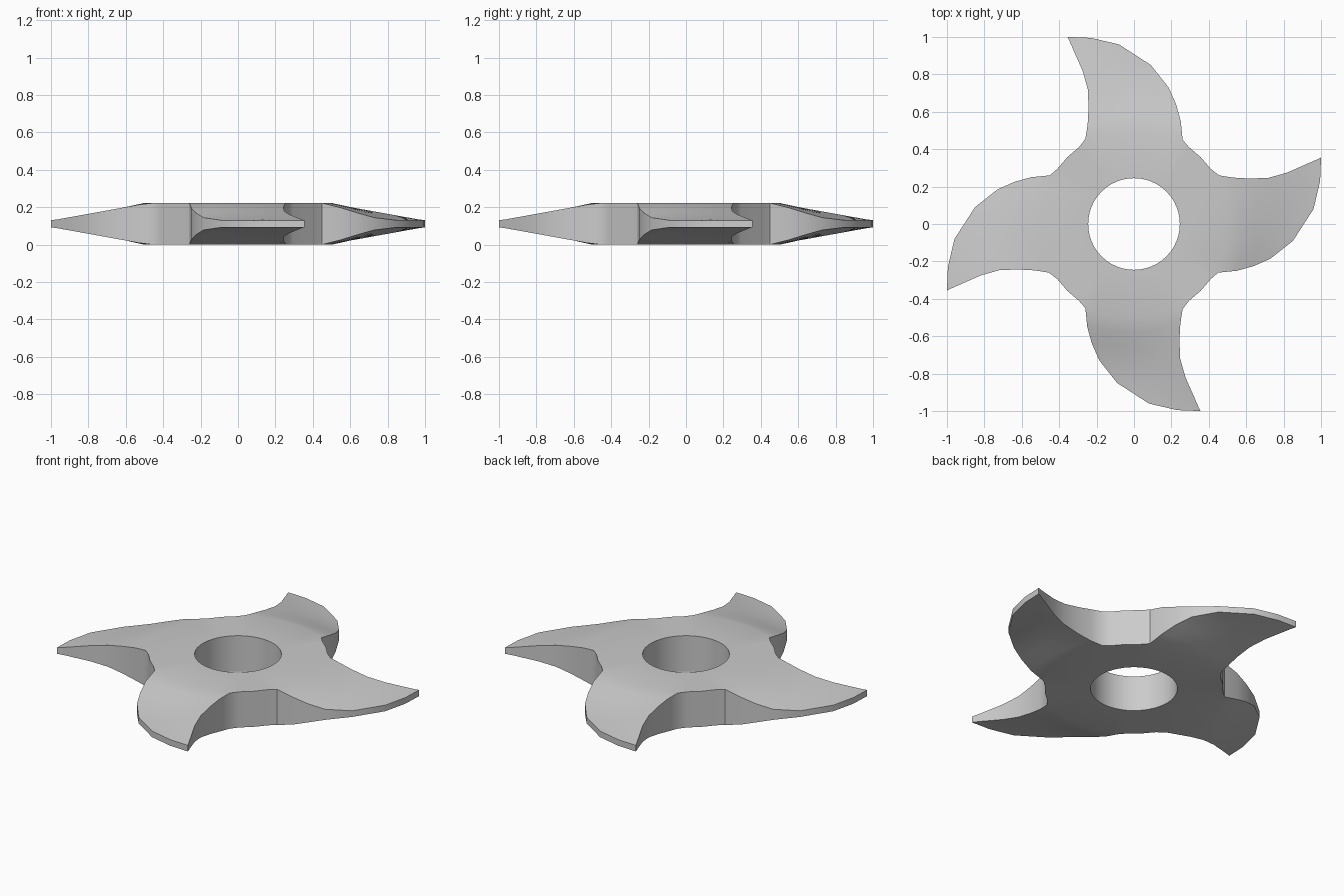
import bpy, bmesh
from math import sin, cos, pi, atan2
from mathutils import Vector

if "Cube" in bpy.data.objects:
    bpy.data.objects.remove(bpy.data.objects["Cube"])

MID, HALF, THIN, HOLE = 0.111, 0.111, 0.019, 0.245
COLS = 8

# One blade (pointing +y): convex cutting edge, concave back edge, convex half-thickness
convex = [(.26, .45), (.25, .55), (.225, .64), (.185, .73), (.09, .85), (-.08, .96), (-.23, .995), (-.355, 1)]
concave = [(-.26, .455), (-.248, .53), (-.243, .62), (-.247, .72), (-.275, .82), (-.315, .91), (-.337, .96), (-.355, 1)]
convex_h = [HALF, .086, .058, .033, THIN, THIN, THIN, THIN]
gap = [(-.295, .41), (-.357, .357), (-.41, .295)]


def back_h(y):
    return min(HALF, max(THIN, HALF - (HALF - THIN) * (y - .48) / .51))


def blade_grid():
    rows = []
    n = len(convex) - 1
    for i, (v, c) in enumerate(zip(convex, concave)):
        hc = HALF if i == 0 else back_h(c[1])
        row = []
        for j in range(COLS + 1):
            t = j / COLS
            bulge = .2 * t * (1 - t) * (1 - i / n) ** 2
            row.append(Vector((v[0] + (c[0] - v[0]) * t,
                               v[1] + (c[1] - v[1]) * t + bulge,
                               convex_h[i] + (hc - convex_h[i]) * t)))
        rows.append(row)
    return rows


def turn(p, k):
    a = k * pi / 2
    return (p[0] * cos(a) - p[1] * sin(a), p[0] * sin(a) + p[1] * cos(a), p[2])


bm = bmesh.new()
grid = blade_grid()
rim = []

# Upper surface: four blades, collecting the root points as hub rim
for k in range(4):
    vs = [[bm.verts.new(turn(p, k)) for p in row] for row in grid[:-1]]
    tip = bm.verts.new(turn(grid[-1][0], k))
    for a, b in zip(vs, vs[1:]):
        for j in range(COLS):
            bm.faces.new((a[j], b[j], b[j + 1], a[j + 1]))
    for j in range(COLS):
        bm.faces.new((vs[-1][j], tip, vs[-1][j + 1]))
    rim += vs[0] + [bm.verts.new(turn((x, y, HALF), k)) for x, y in gap]

# Upper surface: flat hub ring around the bore
start = atan2(rim[0].co.y, rim[0].co.x)
n = len(rim)
bore = [bm.verts.new((HOLE * cos(start + 2 * pi * i / n), HOLE * sin(start + 2 * pi * i / n), HALF))
        for i in range(n)]
for i in range(n):
    j = (i + 1) % n
    bm.faces.new((bore[i], rim[i], rim[j], bore[j]))

# Mirrored lower surface and the walls joining both
top_faces = list(bm.faces)
border = [e for e in bm.edges if e.is_boundary]
low = {v: bm.verts.new((v.co.x, v.co.y, -v.co.z)) for v in list(bm.verts)}
for f in top_faces:
    bm.faces.new([low[v] for v in reversed(f.verts)])
for e in border:
    a, b = e.verts
    bm.faces.new((a, b, low[b], low[a]))
bmesh.ops.recalc_face_normals(bm, faces=bm.faces)
bmesh.ops.translate(bm, verts=bm.verts, vec=(0, 0, MID))

mesh = bpy.data.meshes.new("throwing_star")
bm.to_mesh(mesh)
bm.free()
star = bpy.data.objects.new("throwing_star", mesh)
bpy.context.collection.objects.link(star)
bpy.context.view_layer.objects.active = star
star.select_set(True)
bpy.ops.object.shade_smooth_by_angle(angle=pi / 6)
